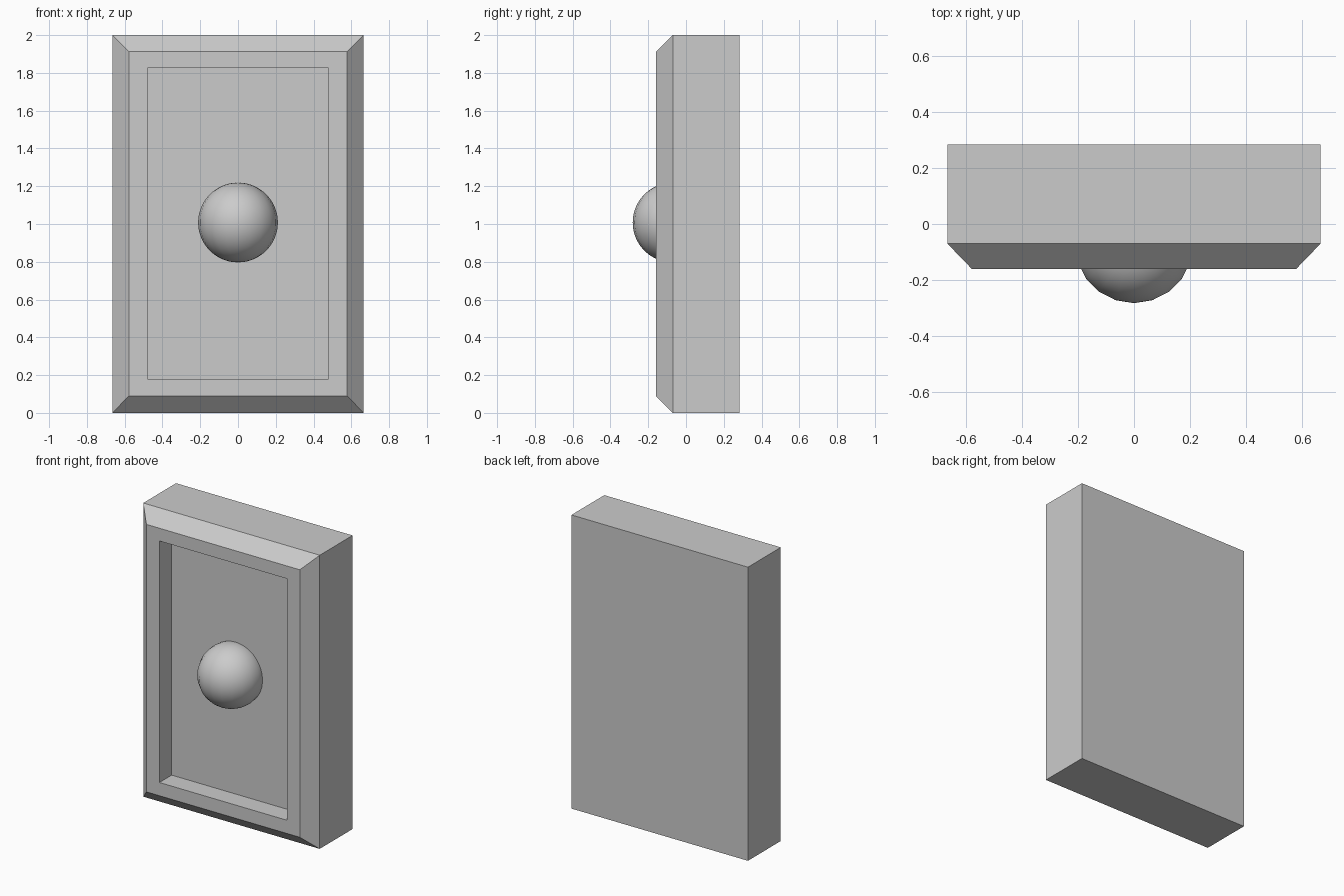
import bpy, bmesh

if "Cube" in bpy.data.objects:
    bpy.data.objects.remove(bpy.data.objects["Cube"])

# Panel: nested rectangular outlines (half width, bottom z, top z, y), back to recess floor
outlines = [
    (0.665, 0.0, 2.0, 0.283),      # back
    (0.665, 0.0, 2.0, -0.07),      # start of chamfer
    (0.578, 0.09, 1.912, -0.16),   # front rim, outer
    (0.48, 0.18, 1.825, -0.16),    # front rim, inner
    (0.48, 0.18, 1.825, -0.028),   # recess floor
]
bm = bmesh.new()
rings = [[bm.verts.new((x, y, z)) for x, z in ((-w, lo), (w, lo), (w, hi), (-w, hi))]
         for w, lo, hi, y in outlines]
for a, b in zip(rings, rings[1:]):
    for i in range(4):
        j = (i + 1) % 4
        bm.faces.new((a[i], a[j], b[j], b[i]))
bm.faces.new(rings[0])
bm.faces.new(rings[-1])
bmesh.ops.recalc_face_normals(bm, faces=bm.faces)
mesh = bpy.data.meshes.new("switch_panel")
bm.to_mesh(mesh)
bm.free()
panel = bpy.data.objects.new("switch_panel", mesh)
bpy.context.collection.objects.link(panel)

# Round button set into the recess floor
bpy.ops.mesh.primitive_uv_sphere_add(segments=20, ring_count=40, radius=0.211,
                                     location=(0, -0.071, 1.008))
button = bpy.context.object
button.name = "round_button"
bpy.ops.object.shade_smooth_by_angle()
